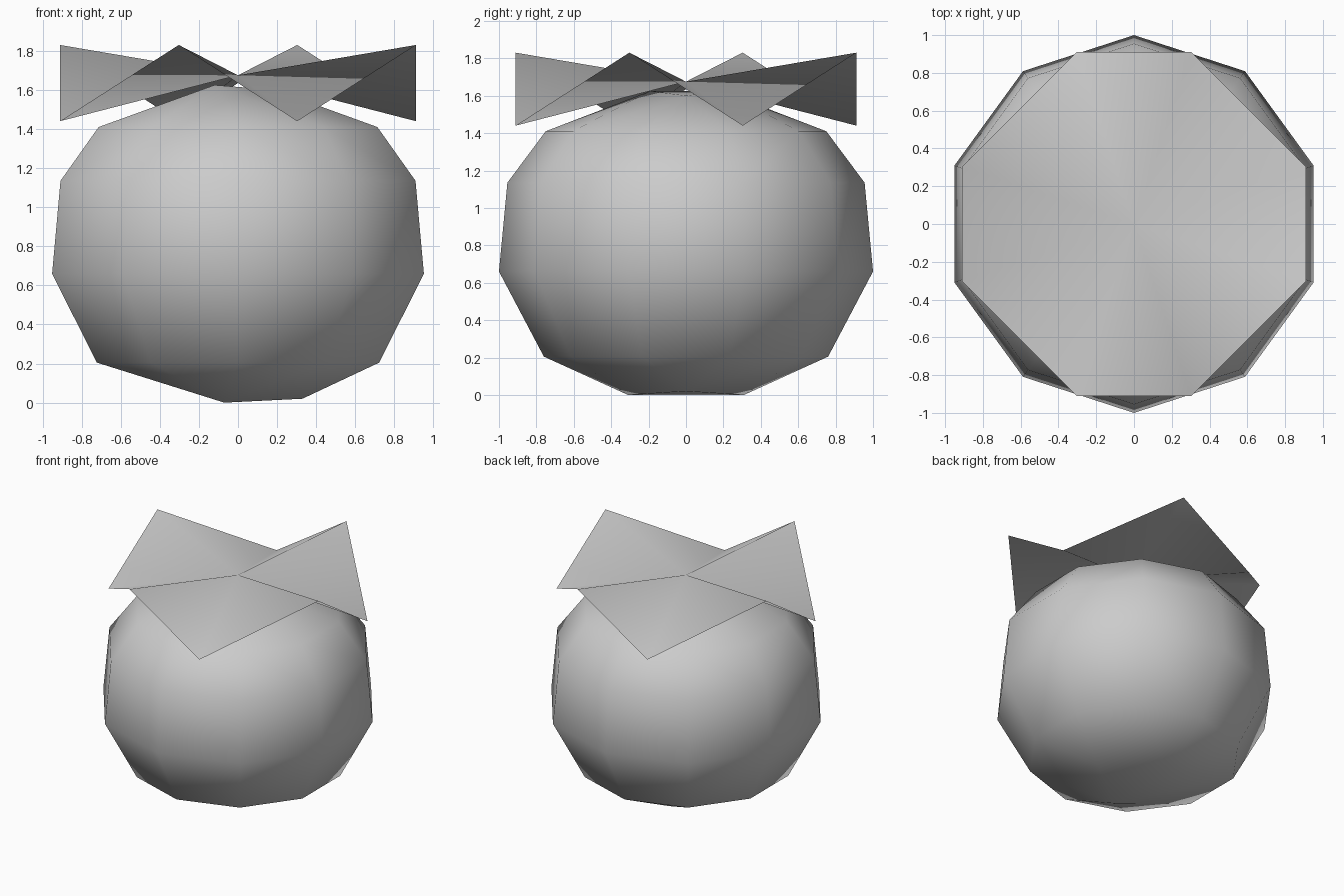
import bpy
import bmesh
from math import cos, sin, pi, radians

cube = bpy.data.objects.get("Cube")
if cube:
    bpy.data.objects.remove(cube, do_unlink=True)

GREY = (0.6, 0.6, 0.6, 1.0)
grey = bpy.data.materials.new("plain grey")
grey.use_nodes = True
grey.diffuse_color = GREY
grey.node_tree.nodes["Principled BSDF"].inputs["Base Color"].default_value = GREY


def finish(bm, name):
    """Turn a bmesh into a smooth grey object."""
    for face in bm.faces:
        face.smooth = True
    mesh = bpy.data.meshes.new(name)
    bm.to_mesh(mesh)
    bm.free()
    mesh.materials.append(grey)
    obj = bpy.data.objects.new(name, mesh)
    bpy.context.scene.collection.objects.link(obj)
    return obj


# Round body: ten-sided rings closed by small three-point caps
bm = bmesh.new()
for radius, z in [(0.76, 0.205), (1.0, 0.66), (0.955, 1.135), (0.75, 1.41)]:
    for i in range(10):
        a = pi / 2 + i * pi / 5
        bm.verts.new((radius * cos(a), radius * sin(a), z))
for side in (-1, 1):
    bm.verts.new((-0.07, side * 0.31, 0.0))
    bm.verts.new((-0.12, side * 0.19, 1.625))
bm.verts.new((0.33, 0.0, 0.02))
bm.verts.new((0.19, 0.0, 1.6))
bmesh.ops.convex_hull(bm, input=bm.verts[:])
bmesh.ops.recalc_face_normals(bm, faces=bm.faces[:])
finish(bm, "body")

# Leaf cap: an eight-pointed fan whose rim alternates high and low
bm = bmesh.new()
centre = bm.verts.new((0, 0, 1.675))
rim = []
for quarter in range(4):
    for offset, z in [(-18.4, 1.83), (18.4, 1.44)]:
        a = radians(quarter * 90 + offset)
        rim.append(bm.verts.new((0.96 * cos(a), 0.96 * sin(a), z)))
for i, vert in enumerate(rim):
    bm.faces.new((centre, vert, rim[(i + 1) % len(rim)]))
finish(bm, "leaf_cap")
